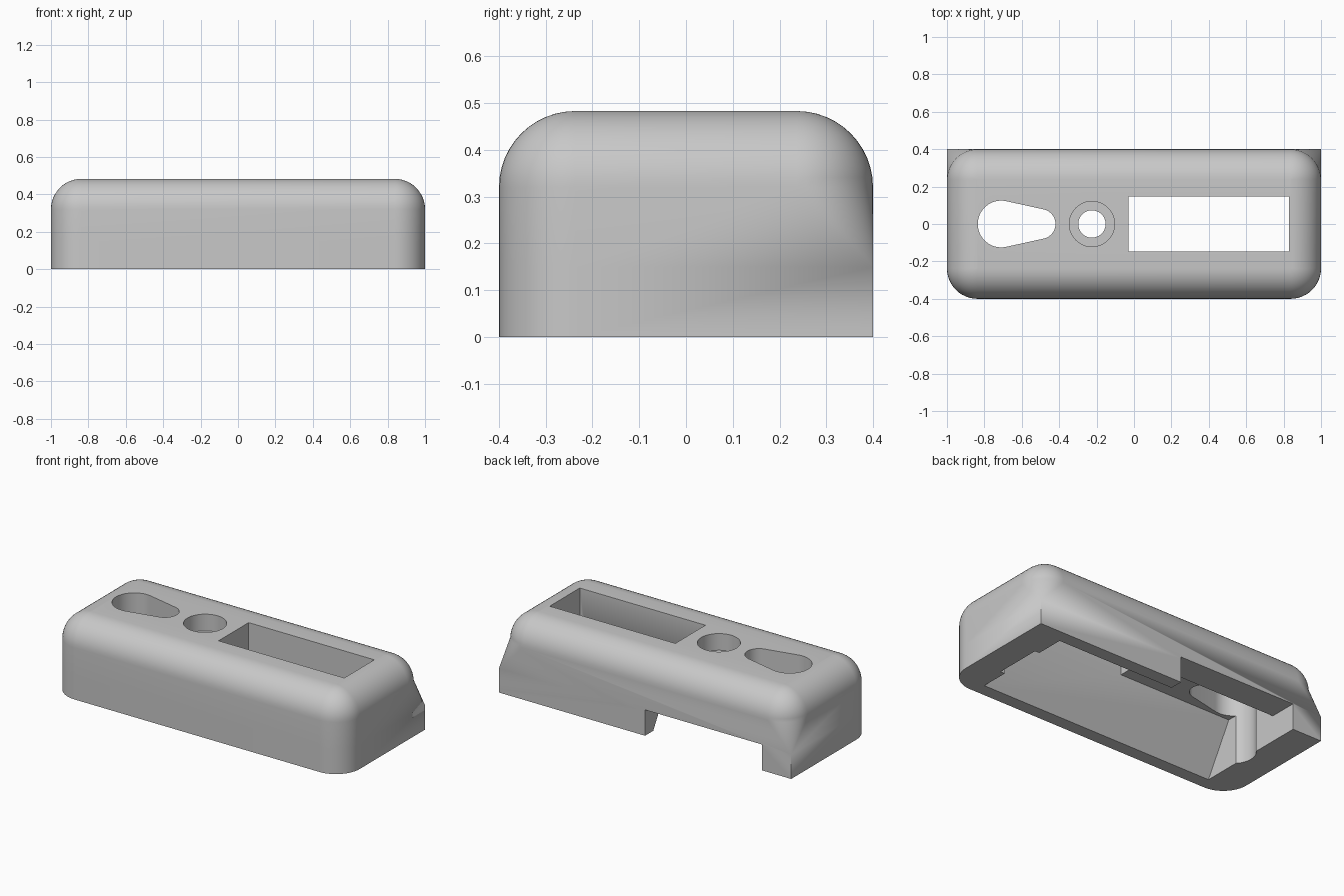
import bpy, bmesh, math

cube = bpy.data.objects.get("Cube")
if cube:
    bpy.data.objects.remove(cube, do_unlink=True)

HALF_X, HALF_Y, TOP, R = 1.0, 0.4, 0.483, 0.163
SHOULDER = TOP - R
STEPS = 12

grey = bpy.data.materials.new("light_grey")
grey.use_nodes = True
grey.diffuse_color = (0.58, 0.58, 0.58, 1)
grey.node_tree.nodes["Principled BSDF"].inputs["Base Color"].default_value = (0.58, 0.58, 0.58, 1)


def outline(inset, front_r, back_r):
    """Rounded rectangle with separate front and back corner radii."""
    points = []
    corners = [(1, 1, back_r), (-1, 1, back_r), (-1, -1, front_r), (1, -1, front_r)]
    for i, (sx, sy, r) in enumerate(corners):
        cx, cy = sx * (HALF_X - inset - r), sy * (HALF_Y - inset - r)
        for k in range(STEPS + 1):
            a = math.pi / 2 * (i + k / STEPS)
            points.append((cx + r * math.cos(a), cy + r * math.sin(a)))
    return points


def loft(name, rings):
    """Skin a list of (outline, z) rings into a closed solid."""
    bm = bmesh.new()
    rows = [[bm.verts.new((x, y, z)) for x, y in pts] for pts, z in rings]
    n = len(rows[0])
    for a, b in zip(rows, rows[1:]):
        for i in range(n):
            j = (i + 1) % n
            bm.faces.new((a[i], a[j], b[j], b[i]))
    bm.faces.new(rows[0][::-1])
    bm.faces.new(rows[-1])
    bmesh.ops.remove_doubles(bm, verts=bm.verts, dist=0.0001)
    bmesh.ops.recalc_face_normals(bm, faces=bm.faces)
    mesh = bpy.data.meshes.new(name)
    bm.to_mesh(mesh)
    bm.free()
    mesh.materials.append(grey)
    obj = bpy.data.objects.new(name, mesh)
    bpy.context.collection.objects.link(obj)
    return obj


def rect(x0, x1, y0, y1):
    return [(x0, y0), (x1, y0), (x1, y1), (x0, y1)]


def arc(cx, r, a0, a1, n):
    return [(cx + r * math.cos(a0 + (a1 - a0) * k / n),
             r * math.sin(a0 + (a1 - a0) * k / n)) for k in range(n + 1)]


def prism(name, pts, z0, z1):
    return loft(name, [(pts, z0), (pts, z1)])


# Rounded body: back corners go from square to round below the shoulder
rings = [(outline(0, R, 0), 0), (outline(0, R, 0), 0.15)]
for k in range(STEPS + 1):
    t = math.pi / 2 * k / STEPS * 0.995
    r = R * math.cos(t)
    rings.append((outline(R - r, r, r), SHOULDER + R * math.sin(t)))
body = loft("housing", rings)

# Dovetail cavity open at the bottom
slope, roof = math.tan(math.radians(30)), 0.3
cavity = [(rect(-0.8, 0.8, -w, w), z)
          for z, w in [(z, 0.32 - slope * z) for z in (-0.1, roof)]]

# Keyhole outline: two arcs joined by tangents
big_x, big_r, small_x, small_r = -0.71, 0.125, -0.5, 0.08
tan_a = math.acos((big_r - small_r) / (small_x - big_x))
keyhole = (arc(big_x, big_r, tan_a, 2 * math.pi - tan_a, 36)
           + arc(small_x, small_r, -tan_a, tan_a, 24))


def circle(r):
    return arc(-0.225, r, 0, 2 * math.pi, 48)[:-1]


cutters = [
    loft("cavity_cutter", cavity),
    prism("slot_cutter", rect(-0.03, 0.83, -0.147, 0.147), -0.2, 0.6),
    prism("keyhole_cutter", keyhole, -0.2, 0.6),
    prism("screw_hole_cutter", circle(0.073), 0.2, 0.6),
    prism("counterbore_cutter", circle(0.121), 0.38, 0.6),
    prism("back_notch_cutter", rect(-0.8, 0, 0.16, 0.6), -0.2, 0.16),
]

bpy.ops.object.select_all(action="DESELECT")
bpy.context.view_layer.objects.active = body
body.select_set(True)
for cutter in cutters:
    cutter.hide_render = True
    mod = body.modifiers.new(cutter.name, "BOOLEAN")
    mod.operation = "DIFFERENCE"
    mod.solver = "EXACT"
    mod.object = cutter
    bpy.ops.object.modifier_apply(modifier=mod.name)
    bpy.data.objects.remove(cutter, do_unlink=True)

bpy.ops.object.shade_smooth_by_angle(angle=math.radians(30))
